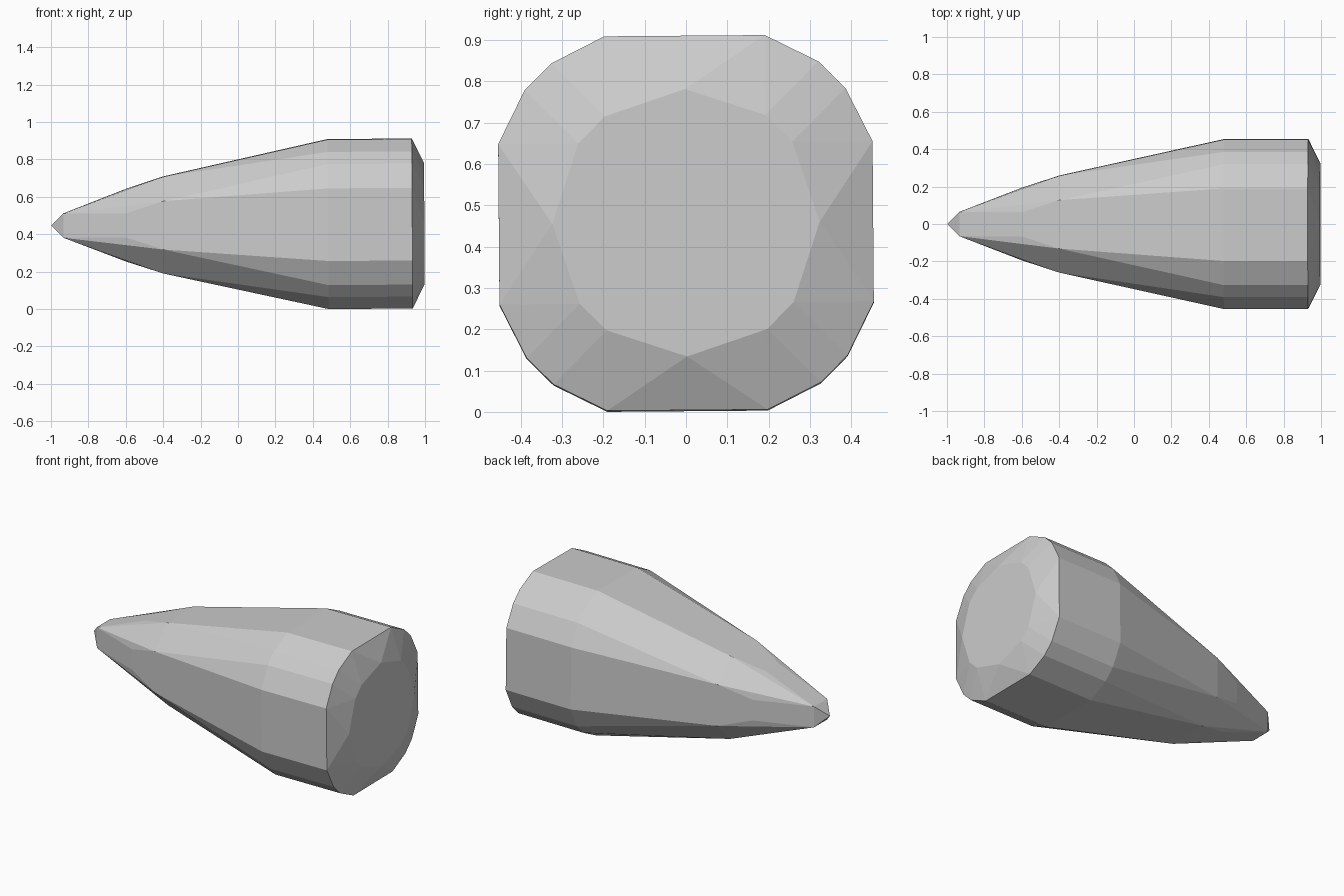
import bpy, bmesh
from mathutils import Matrix

if "Cube" in bpy.data.objects:
    bpy.data.objects.remove(bpy.data.objects["Cube"])

U = 0.0647  # cross-section step

# Sections: x position and the corner points of one quadrant, in steps
sections = [
    (-1.00, [(0, 0)]),                             # tip
    (-0.935, [(1, 1)]),                            # small square behind the tip
    (-0.60, [(3, 1), (1, 3)]),
    (-0.40, [(4, 2), (2, 4)]),
    (-0.36, [(3, 3)]),
    (0.48, [(3, 7), (5, 6), (6, 5), (7, 3)]),      # start of the straight body
    (0.93, [(3, 7), (5, 6), (6, 5), (7, 3)]),      # rim
    (0.995, [(0, 5), (3, 4), (4, 3), (5, 0)]),     # flat base
]

# Mirror each quadrant into a full section
points = {(x, sy * a * U, sz * b * U)
          for x, quad in sections for a, b in quad
          for sy in (-1, 1) for sz in (-1, 1)}

# Wrap the sections in one faceted convex shell
bm = bmesh.new()
for p in sorted(points):
    bm.verts.new(p)
hull = bmesh.ops.convex_hull(bm, input=bm.verts[:])
loose = {g for g in hull["geom_interior"] + hull["geom_unused"]
         if isinstance(g, bmesh.types.BMVert)}
bmesh.ops.delete(bm, geom=list(loose), context='VERTS')
bmesh.ops.dissolve_limit(bm, angle_limit=0.005, verts=bm.verts[:], edges=bm.edges[:])
bmesh.ops.recalc_face_normals(bm, faces=bm.faces[:])

# Slight tilt and roll, then stand on the ground and centre
bm.transform(Matrix.Rotation(-0.006, 4, 'Y') @ Matrix.Rotation(0.008, 4, 'X'))
xs = [v.co.x for v in bm.verts]
low = min(v.co.z for v in bm.verts)
bm.transform(Matrix.Translation((-(min(xs) + max(xs)) / 2, 0, -low)))

mesh = bpy.data.meshes.new("pointed_body")
bm.to_mesh(mesh)
bm.free()
body = bpy.data.objects.new("pointed_body", mesh)
bpy.context.collection.objects.link(body)

grey = bpy.data.materials.new("light_grey")
grey.diffuse_color = (0.6, 0.6, 0.6, 1)
grey.use_nodes = True
grey.node_tree.nodes["Principled BSDF"].inputs["Base Color"].default_value = grey.diffuse_color
mesh.materials.append(grey)
